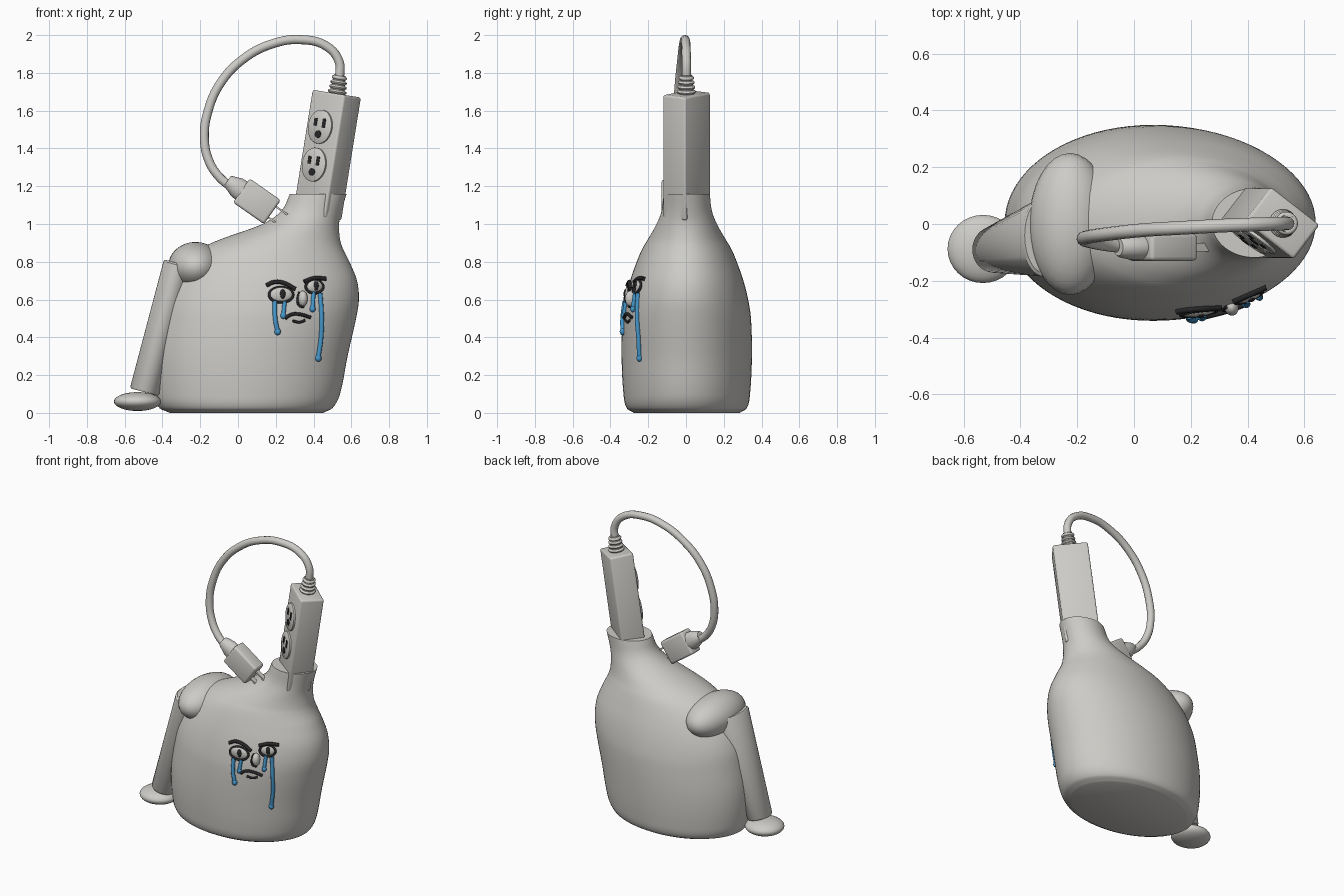
import bpy, bmesh
from math import sin, cos, pi, radians, atan2, sqrt
from mathutils import Matrix, Vector

cube = bpy.data.objects.get("Cube")
if cube:
    bpy.data.objects.remove(cube, do_unlink=True)


def material(name, rgb):
    m = bpy.data.materials.new(name)
    m.use_nodes = True
    m.diffuse_color = (*rgb, 1)
    bsdf = next(n for n in m.node_tree.nodes if n.type == 'BSDF_PRINCIPLED')
    bsdf.inputs["Base Color"].default_value = (*rgb, 1)
    return m


GREY = material("warm grey", (0.61, 0.60, 0.57))
DARK = material("near black", (0.02, 0.02, 0.022))
BLUE = material("tear blue", (0.06, 0.32, 0.62))
meshes = []


def finish(name, bm, mat, matrix=Matrix()):
    bmesh.ops.recalc_face_normals(bm, faces=bm.faces)
    me = bpy.data.meshes.new(name)
    bm.to_mesh(me)
    bm.free()
    me.materials.append(mat)
    ob = bpy.data.objects.new(name, me)
    ob.matrix_world = matrix
    bpy.context.collection.objects.link(ob)
    meshes.append(ob)
    return ob


def place(loc, rot=Matrix()):
    return Matrix.Translation(loc) @ rot.to_4x4()


def box(name, size, matrix, mat=GREY, bevel=0.0):
    bm = bmesh.new()
    bmesh.ops.create_cube(bm, size=1, matrix=Matrix.Diagonal((*size, 1)))
    if bevel:
        bmesh.ops.bevel(bm, geom=bm.edges[:], offset=bevel, segments=3, profile=0.5, affect='EDGES')
    return finish(name, bm, mat, matrix)


def ball(name, radii, matrix, mat=GREY, seg=32):
    bm = bmesh.new()
    bmesh.ops.create_uvsphere(bm, u_segments=seg, v_segments=seg // 2, radius=1,
                              matrix=Matrix.Diagonal((*radii, 1)))
    return finish(name, bm, mat, matrix)


def loft(name, rings, mat=GREY, matrix=Matrix(), seg=64):
    """Capped skin through elliptical rings given as (centre, rx, ry)."""
    bm = bmesh.new()
    loops = [[bm.verts.new((c[0] + rx * cos(2 * pi * i / seg),
                            c[1] + ry * sin(2 * pi * i / seg), c[2])) for i in range(seg)]
             for c, rx, ry in rings]
    for a, b in zip(loops, loops[1:]):
        for i in range(seg):
            j = (i + 1) % seg
            bm.faces.new((a[i], a[j], b[j], b[i]))
    bm.faces.new(loops[0])
    bm.faces.new(loops[-1])
    return finish(name, bm, mat, matrix)


def tube(name, pts, radius, mat, closed=False):
    cu = bpy.data.curves.new(name, 'CURVE')
    cu.dimensions = '3D'
    cu.bevel_depth = radius
    cu.bevel_resolution = 4
    cu.use_fill_caps = True
    cu.resolution_u = 10
    sp = cu.splines.new('BEZIER')
    sp.bezier_points.add(len(pts) - 1)
    for bp, p in zip(sp.bezier_points, pts):
        bp.co = p
        bp.handle_left_type = bp.handle_right_type = 'AUTO'
    sp.use_cyclic_u = closed
    cu.materials.append(mat)
    bpy.context.collection.objects.link(bpy.data.objects.new(name, cu))


# Body: height, left edge, right edge, half depth
PROFILE = [(0, -.36, .45, .28), (.025, -.415, .50, .318), (.1, -.445, .54, .335),
           (.3, -.455, .58, .345), (.5, -.43, .625, .34), (.6, -.41, .64, .325),
           (.7, -.365, .63, .30), (.8, -.29, .59, .265), (.87, -.20, .555, .235),
           (.92, -.09, .54, .205), (1.0, .13, .535, .16), (1.07, .23, .548, .133),
           (1.16, .275, .575, .122)]


def section(z):
    """Smoothly interpolated left, right and half depth at a height."""
    k = max(i for i in range(len(PROFILE) - 1) if PROFILE[i][0] <= z or i == 0)
    p, q = PROFILE[k], PROFILE[k + 1]
    o, r = PROFILE[max(k - 1, 0)], PROFILE[min(k + 2, len(PROFILE) - 1)]
    h = q[0] - p[0]
    t = (z - p[0]) / h
    out = []
    for c in (1, 2, 3):
        m0 = (q[c] - o[c]) / (q[0] - o[0]) * h
        m1 = (r[c] - p[c]) / (r[0] - p[0]) * h
        out.append((2*t**3 - 3*t*t + 1) * p[c] + (t**3 - 2*t*t + t) * m0
                   + (3*t*t - 2*t**3) * q[c] + (t**3 - t*t) * m1)
    return out


heights = [p[0] + (q[0] - p[0]) * i / 5 for p, q in zip(PROFILE, PROFILE[1:]) for i in range(5)]
rings = []
for z in heights + [1.16]:
    left, right, depth = section(z)
    rings.append((((left + right) / 2, .004, z), (right - left) / 2, depth))
loft("body", rings, seg=80)


def skin(x, z, lift=0.0):
    """Point on the front of the body."""
    left, right, depth = section(z)
    u = (x - (left + right) / 2) / ((right - left) / 2)
    return Vector((x, .004 - depth * sqrt(max(0, 1 - u * u)) - lift, z))


def skin_turn(x, z):
    d = skin(x + .01, z) - skin(x - .01, z)
    return Matrix.Rotation(atan2(d.y, d.x), 3, 'Z')


# Shoulder, arm and foot
ball("shoulder", (.145, .25, .13), place((-.225, 0, .775)))
top, bottom = Vector((-.315, -.04, .79)), Vector((-.495, -.09, .11))
axis = top - bottom
tilt = Matrix.Rotation(atan2(axis.x, axis.z), 3, 'Y')
loft("leg", [((0, 0, 0), .073, .076), ((0, 0, .01), .08, .082),
             ((.0, .045, axis.length - .01), .08, .14),
             ((.0, .05, axis.length), .073, .133)], matrix=place(bottom, tilt), seg=48)
ball("foot", (.125, .12, .05), place((-.532, -.088, .06)))

# Power strip rising out of the neck
lean = Matrix.Rotation(radians(9.1), 3, 'Y')
strip = place((.471, .003, 1.364), lean @ Matrix.Rotation(radians(-37.6), 3, 'Z'))
box("power_strip", (.22, .153, .66), strip, bevel=.012)
facing = Matrix.Rotation(pi / 2, 4, 'X')
for n, t in enumerate((.143, -.06)):
    spot = strip @ Matrix.Translation((-.012, -.0765, t))
    loft(f"outlet_{n}", [((0, 0, 0), .078, .09), ((0, 0, .010), .078, .09),
                         ((0, 0, .014), .073, .085)], matrix=spot @ facing, seg=40)
    for dx, h in ((-.028, .042), (.028, .05)):
        box("outlet_slot", (.02, .008, h), spot @ Matrix.Translation((dx, -.013, .022)), DARK)
    loft("outlet_ground", [((0, 0, 0), .02, .02), ((0, 0, .007), .02, .02)], DARK,
         spot @ Matrix.Translation((0, -.010, -.04)) @ facing, seg=20)

# Ribbed strain relief
relief = place((.522, .002, 1.68), lean)
loft("strain_relief", [((0, 0, 0), .042, .042), ((0, 0, .11), .03, .03)], matrix=relief, seg=32)
for i in range(4):
    r = .05 - .003 * i
    loft("relief_rib", [((0, 0, dz), r * k, r * k) for dz, k in
                        ((-.010, .8), (-.006, .95), (0, 1), (.006, .95), (.010, .8))],
         matrix=relief @ Matrix.Translation((0, 0, .02 + .025 * i)), seg=32)

# Cord looping over to the plug
tube("cord", [(.538, .002, 1.77), (.535, .002, 1.86), (.47, 0, 1.94), (.33, -.005, 1.976),
              (.18, -.013, 1.953), (.03, -.022, 1.875), (-.09, -.035, 1.75),
              (-.158, -.045, 1.6), (-.178, -.053, 1.45), (-.152, -.062, 1.33),
              (-.10, -.072, 1.25), (-.03, -.08, 1.19)], .024, GREY)
plug = place((.10, -.082, 1.12), Matrix.Rotation(radians(35), 3, 'Y'))
box("plug", (.2, .095, .155), plug, bevel=.014)
loft("plug_neck", [((0, 0, -.09), .03, .03), ((0, 0, -.08), .036, .036), ((0, 0, -.03), .055, .045),
                   ((0, 0, .01), .058, .045)],
     matrix=plug @ Matrix.Translation((-.1, 0, 0)) @ Matrix.Rotation(pi / 2, 4, 'Y'), seg=32)
for s in (-1, 1):
    box("plug_prong", (.09, .03, .01), plug @ Matrix.Translation((.135, 0, s * .035)))

# Eyes with outlined rims and pupils
for side, x, z, rx, rz in (("right", .228, .625, .063, .04), ("left", .405, .668, .046, .034)):
    turn = skin_turn(x, z)
    ball(f"{side}_eye", (rx, .018, rz), place(skin(x, z), turn))
    tube(f"{side}_eye_rim", [skin(x + rx * cos(a * pi / 6), z + rz * sin(a * pi / 6), .006)
                             for a in range(12)], .007, DARK, True)
    ball(f"{side}_pupil", (.016, .010, .026), place(skin(x + .008, z + .004, .014), turn), DARK, 16)

# Nose with an outline beneath it
ball("nose", (.025, .03, .042), place(skin(.343, .605, .005), skin_turn(.343, .605)))


def stroke(name, pts, radius, mat):
    """Drawn line following the body, with a rounded lower end."""
    tube(name, [skin(x, z, .006) for x, z in pts], radius, mat)
    if mat == BLUE:
        x, z = pts[-1]
        ball(name + "_drop", (radius * 1.4, radius * 1.3, radius * 1.6),
             place(skin(x, z, .006)), mat, 16)


stroke("nose_line", [(.325, .64), (.315, .595), (.325, .567), (.35, .56)], .006, DARK)
stroke("right_brow", [(.15, .675), (.19, .692), (.235, .69), (.305, .655)], .011, DARK)
stroke("left_brow", [(.35, .695), (.405, .713), (.465, .71)], .011, DARK)
stroke("mouth", [(.25, .50), (.28, .52), (.32, .523), (.385, .505)], .009, DARK)
stroke("lower_lip", [(.29, .487), (.325, .48), (.355, .49)], .007, DARK)
stroke("tear_a", [(.195, .59), (.197, .50), (.21, .43)], .012, BLUE)
stroke("tear_b", [(.247, .59), (.24, .515)], .011, BLUE)
stroke("tear_c", [(.40, .64), (.395, .55)], .011, BLUE)
stroke("tear_d", [(.435, .635), (.443, .50), (.44, .40), (.425, .29)], .012, BLUE)

# Smooth shading with crisp edges kept
bpy.ops.object.select_all(action='DESELECT')
for ob in meshes:
    ob.select_set(True)
bpy.context.view_layer.objects.active = meshes[0]
bpy.ops.object.shade_smooth_by_angle(angle=radians(40))
